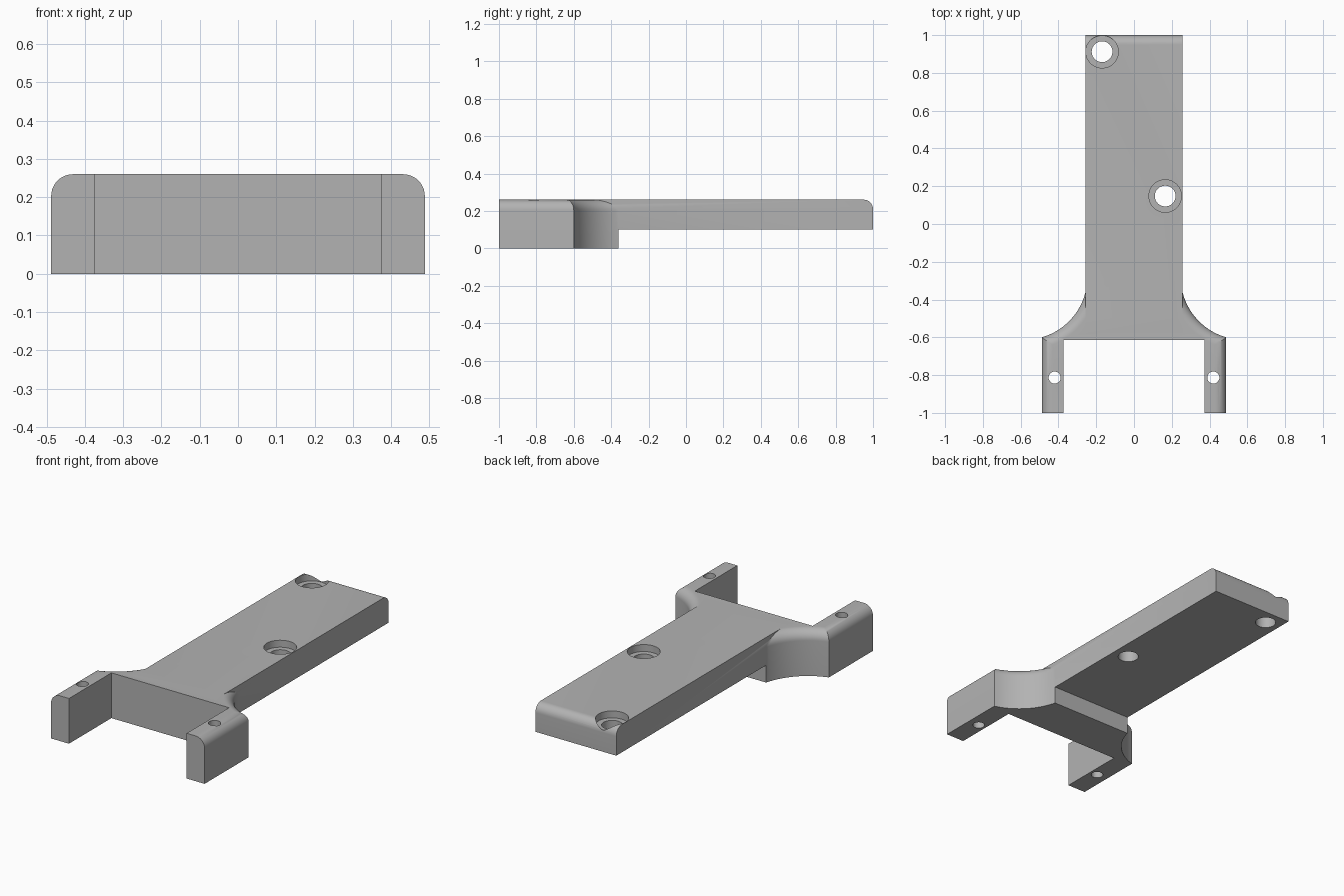
import bpy, bmesh, math

if "Cube" in bpy.data.objects:
    bpy.data.objects.remove(bpy.data.objects["Cube"], do_unlink=True)

grey = bpy.data.materials.new("mid_grey")
grey.use_nodes = True
grey.diffuse_color = (0.45, 0.45, 0.45, 1)
grey.node_tree.nodes["Principled BSDF"].inputs["Base Color"].default_value = (0.45, 0.45, 0.45, 1)

TOP, HALF_PLATE, HALF_ARMS, ARM_IN = 0.26, 0.257, 0.488, 0.374
WALL_Y, FILLET = -0.615, 0.057
ARC_X, ARC_Y, ARC_R = 0.58, -0.28, 0.333


def loft(name, rings):
    """Closed solid through rings that have equal point counts."""
    bm = bmesh.new()
    loops = [[bm.verts.new(p) for p in ring] for ring in rings]
    n = len(loops[0])
    for a, b in zip(loops, loops[1:]):
        for i in range(n):
            j = (i + 1) % n
            bm.faces.new((a[i], a[j], b[j], b[i]))
    bm.faces.new(loops[0][::-1])
    bm.faces.new(loops[-1])
    bmesh.ops.recalc_face_normals(bm, faces=bm.faces)
    mesh = bpy.data.meshes.new(name)
    bm.to_mesh(mesh)
    bm.free()
    mesh.materials.append(grey)
    ob = bpy.data.objects.new(name, mesh)
    bpy.context.collection.objects.link(ob)
    return ob


def fork_outline(inset, z, steps=20):
    """Plan of the forked end, its outer edge moved inwards by inset."""
    r, outer = ARC_R + inset, HALF_ARMS - inset
    half = [(ARM_IN, WALL_Y), (ARM_IN, -1), (outer, -1)]
    start = math.acos((outer - ARC_X) / r)
    end = math.acos((HALF_PLATE - ARC_X) / r)
    for i in range(steps + 1):
        t = start + (end - start) * i / steps
        half.append((ARC_X + r * math.cos(t), ARC_Y - r * math.sin(t)))
    return [(x, y, z) for x, y in half] + [(-x, y, z) for x, y in half[::-1]]


def cylinder(name, x, y, r, z0, z1, n=48):
    ring = [(x + r * math.cos(math.tau * i / n), y + r * math.sin(math.tau * i / n))
            for i in range(n)]
    ob = loft(name, [[(px, py, z) for px, py in ring] for z in (z0, z1)])
    ob.hide_render = True
    return ob


def combine(target, other, operation):
    mod = target.modifiers.new(operation.lower(), 'BOOLEAN')
    mod.operation, mod.object, mod.solver = operation, other, 'EXACT'
    bpy.context.view_layer.objects.active = target
    bpy.ops.object.modifier_apply(modifier=mod.name)
    bpy.data.objects.remove(other, do_unlink=True)


# Forked end with flared shoulders and rounded outer top edges
rings = [fork_outline(0, 0)]
for i in range(11):
    a = math.pi / 2 * i / 10
    rings.append(fork_outline(FILLET * (1 - math.cos(a)), TOP - FILLET + FILLET * math.sin(a)))
bracket = loft("mounting_bracket", rings)

# Long plate with a rounded rear top edge
ROUND = 0.05
side = [(-0.58, 0.1), (1, 0.1)]
for i in range(11):
    a = math.pi / 2 * i / 10
    side.append((1 - ROUND + ROUND * math.cos(a), TOP - ROUND + ROUND * math.sin(a)))
side.append((-0.58, TOP))
plate = loft("plate", [[(x, y, z) for y, z in side] for x in (-HALF_PLATE, HALF_PLATE)])
combine(bracket, plate, 'UNION')

# Counterbored screw holes in the plate
for x, y in ((-0.169, 0.912), (0.165, 0.148)):
    combine(bracket, cylinder("screw_hole", x, y, 0.055, -0.1, 0.4), 'DIFFERENCE')
    combine(bracket, cylinder("counterbore", x, y, 0.086, TOP - 0.04, 0.4), 'DIFFERENCE')

# Small pin holes in the arms
for s in (-1, 1):
    combine(bracket, cylinder("pin_hole", s * 0.42, -0.813, 0.032, -0.1, 0.4, 32), 'DIFFERENCE')

bpy.ops.object.select_all(action='DESELECT')
bracket.select_set(True)
bpy.context.view_layer.objects.active = bracket
bpy.ops.object.shade_smooth_by_angle(angle=math.radians(30))
